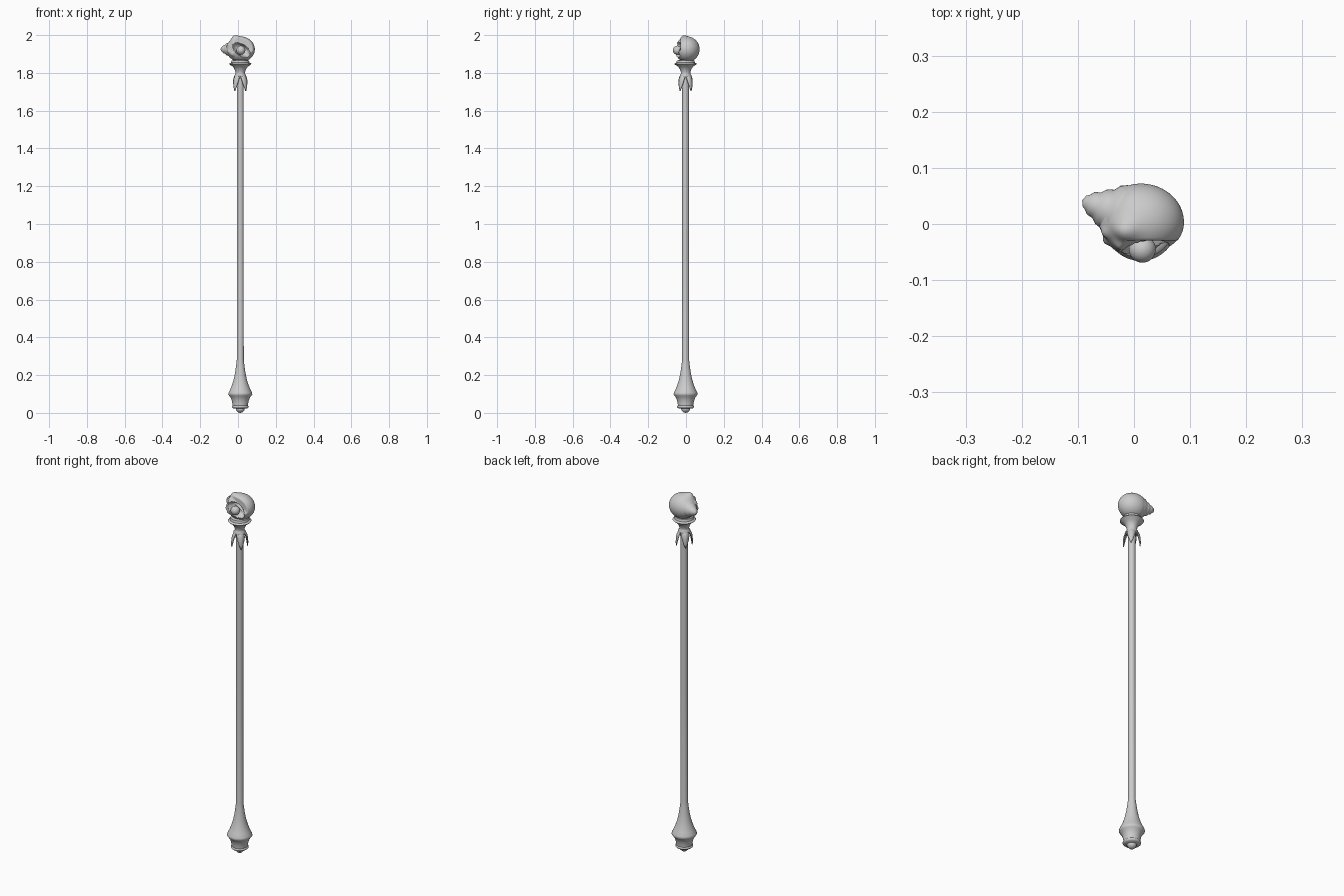
import bpy, bmesh, math
from mathutils import Vector, Matrix

if "Cube" in bpy.data.objects:
    bpy.data.objects.remove(bpy.data.objects["Cube"])

# The staff's axis sits slightly off centre because the spire sticks out
AXIS = Matrix.Translation((.012, -.002, 0))


def finish(bm, name, angle=40):
    bmesh.ops.recalc_face_normals(bm, faces=bm.faces)
    me = bpy.data.meshes.new(name)
    bm.to_mesh(me)
    bm.free()
    ob = bpy.data.objects.new(name, me)
    bpy.context.collection.objects.link(ob)
    bpy.context.view_layer.objects.active = ob
    for o in bpy.context.selected_objects:
        o.select_set(False)
    ob.select_set(True)
    bpy.ops.object.shade_smooth_by_angle(angle=math.radians(angle))
    return ob


def lathe(name, profile, matrix=AXIS, segs=32, angle=50):
    """Revolve (radius, height) pairs around z; zero-radius ends close it."""
    bm = bmesh.new()
    vs = [bm.verts.new((r, 0, z)) for r, z in profile]
    es = [bm.edges.new(p) for p in zip(vs, vs[1:])]
    bmesh.ops.spin(bm, geom=vs + es, axis=(0, 0, 1), cent=(0, 0, 0),
                   steps=segs, angle=math.tau)
    bmesh.ops.remove_doubles(bm, verts=bm.verts, dist=1e-5)
    bmesh.ops.transform(bm, matrix=matrix, verts=bm.verts)
    return finish(bm, name, angle)


# Shaft with flared foot
lathe("shaft", [(0, .02), (.038, .024), (.045, .03), (.045, .035), (.041, .039),
                (.042, .05), (.045, .065), (.051, .081), (.059, .091),
                (.064, .099), (.062, .107), (.053, .125), (.043, .15),
                (.034, .18), (.027, .215), (.022, .25), (.0185, .28),
                (.018, .9), (.018, 1.8), (0, 1.8)])
lathe("foot_knob", [(0, 0), (.012, .003), (.021, .012), (.024, .02),
                    (.022, .03), (0, .03)])

# Cup under the shell
lathe("cup", [(0, 1.77), (.026, 1.77), (.031, 1.78), (.031, 1.787),
              (.025, 1.795), (.025, 1.804), (.03, 1.818), (.039, 1.833),
              (.055, 1.843), (.059, 1.847), (.056, 1.852), (.049, 1.854),
              (.046, 1.866), (0, 1.872)])

# Drooping leaves: (height, distance from axis, half width)
LEAF = [(1.792, .022, .016), (1.782, .031, .02), (1.765, .038, .02),
        (1.745, .041, .016), (1.725, .042, .01), (1.703, .041, .001)]
bm = bmesh.new()
for k in range(4):
    rot = AXIS @ Matrix.Rotation((k + .5) * math.tau / 4, 4, 'Z')
    rows = []
    for z, r, w in LEAF:
        rows.append([bm.verts.new(rot @ Vector((r - w * .4 * abs(y), y * w, z)))
                     for y in (-1, 0, 1)])
    for a, b in zip(rows, rows[1:]):
        for i in range(2):
            bm.faces.new((a[i], a[i + 1], b[i + 1], b[i]))
leaves = finish(bm, "leaves", 50)
mod = leaves.modifiers.new("thickness", 'SOLIDIFY')
mod.thickness = .004
mod.offset = 0

# Sea shell body: globe with pointed bumps, a carved mouth and a cut-back lip
CENTRE = Vector((.012, .003, 1.925))
BUMPS = [((-.45, -.25, 1), .013, 22), ((-1, .3, 0), .012, 12),
         ((-.9, -.55, -.2), .008, 70), ((-.65, -.75, -.4), .007, 70),
         ((-.9, -.3, .35), .006, 70), ((-.5, -.7, .55), .006, 60)]
bm = bmesh.new()
bmesh.ops.create_uvsphere(bm, u_segments=72, v_segments=48, radius=1,
                          matrix=Matrix.Rotation(math.pi / 2, 4, 'X'))
c, s = math.cos(math.radians(-35)), math.sin(math.radians(-35))
for v in bm.verts:
    d = v.co.normalized()
    p = Vector((d.x * (.077 if d.x > 0 else .07),
                d.y * (.069 if d.y > 0 else .062), d.z * .068))
    for direction, amp, sharp in BUMPS:
        p += d * amp * math.exp(sharp * (d.dot(Vector(direction).normalized()) - 1))
    if d.y < 0:
        x, z = p.x - .006, p.z + .004
        u, w = x * c + z * s, -x * s + z * c
        # upper lip: the globe's front is cut off behind a slanted line
        if w > 0:
            cut = -.056 + .024 * min(1, w / .03)
            p.y = max(p.y, cut)
        e = math.hypot(u / .052, w / .029)
        if e < 1:
            p.y += .045 * (1 - e ** 4)
    v.co = p + CENTRE
finish(bm, "shell_body", 60)

# Whorled spire on the side of the shell
quat = Vector((-.065, .022, 0)).to_track_quat('Z', 'Y')
lathe("shell_spire", [(.052, 0), (.047, .012), (.036, .021), (.035, .026),
                      (.032, .034), (.024, .042), (.023, .046), (.021, .053),
                      (.014, .059), (.01, .065), (0, .069)],
      Matrix.Translation((-.027, .02, 1.925)) @ quat.to_matrix().to_4x4())

# Pearl in the mouth
bm = bmesh.new()
bmesh.ops.create_uvsphere(bm, u_segments=32, v_segments=20, radius=.024,
                          matrix=Matrix.Translation((.015, -.045, 1.92)))
finish(bm, "pearl")
